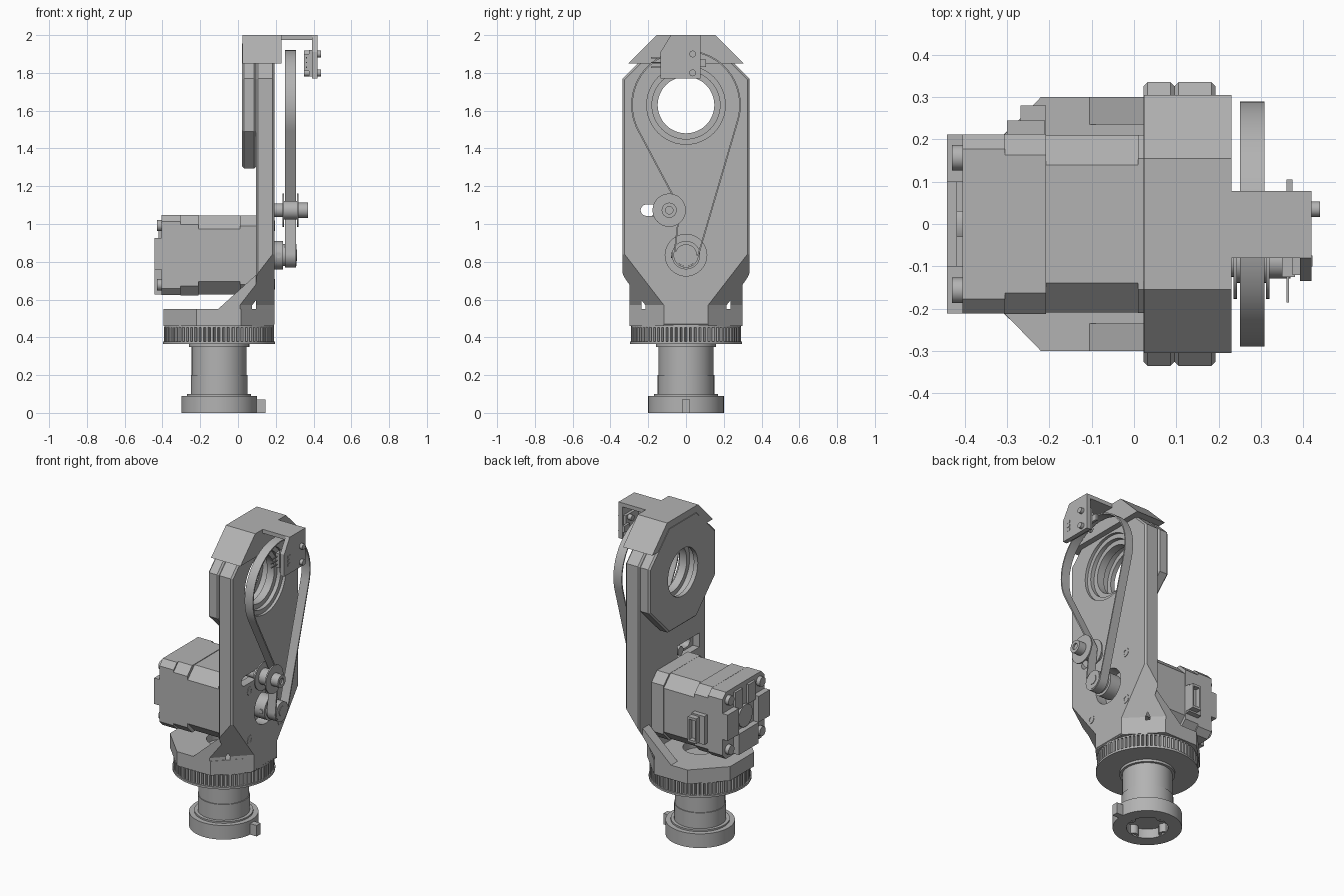
import bpy, bmesh
from math import cos, sin, radians, atan2, acos, hypot, pi
from mathutils import Vector

old = bpy.data.objects.get("Cube")
if old:
    bpy.data.objects.remove(old, do_unlink=True)

grey = bpy.data.materials.new("plain_grey")
grey.use_nodes = True
COLOUR = (0.45, 0.45, 0.45, 1)
grey.diffuse_color = COLOUR
grey.node_tree.nodes["Principled BSDF"].inputs["Base Color"].default_value = COLOUR
parts = []

# Places a 2D profile point at a depth along the chosen axis
PLACE = {"x": lambda p, d: (d, p[0], p[1]),
         "y": lambda p, d: (p[0], d, p[1]),
         "z": lambda p, d: (p[0], p[1], d)}


def prism(name, axis, pts, a, b, inner=None):
    """Extrude a profile, or the band between two matching profiles."""
    bm = bmesh.new()
    loops = [[[bm.verts.new(PLACE[axis](p, d)) for p in ring] for d in (a, b)]
             for ring in ([pts, inner] if inner else [pts])]
    n = len(pts)
    for lo, hi in loops:
        for i in range(n):
            j = (i + 1) % n
            bm.faces.new((lo[i], lo[j], hi[j], hi[i]))
    for k in (0, 1):
        if inner:
            o, q = loops[0][k], loops[1][k]
            for i in range(n):
                j = (i + 1) % n
                bm.faces.new((o[i], o[j], q[j], q[i]))
        else:
            bm.faces.new(loops[0][k])
    bmesh.ops.recalc_face_normals(bm, faces=bm.faces)
    mesh = bpy.data.meshes.new(name)
    bm.to_mesh(mesh)
    bm.free()
    mesh.materials.append(grey)
    ob = bpy.data.objects.new(name, mesh)
    bpy.context.collection.objects.link(ob)
    parts.append(ob)
    return ob


def arc(c, r, start, end, n):
    return [(c[0] + r * cos(start + (end - start) * i / n),
             c[1] + r * sin(start + (end - start) * i / n)) for i in range(n + 1)]


def circle(c, r, n=48):
    return arc(c, r, 0, 2 * pi, n)[:-1]


def cyl(name, axis, c, r, a, b, n=48, bore=0):
    return prism(name, axis, circle(c, r, n), a, b, circle(c, bore, n) if bore else None)


def box(name, x, y, z):
    return prism(name, "z", [(x[0], y[0]), (x[1], y[0]), (x[1], y[1]), (x[0], y[1])], *z)


def cut(target, *cutters):
    for c in cutters:
        mod = target.modifiers.new("cut", "BOOLEAN")
        mod.operation, mod.object, mod.solver = "DIFFERENCE", c, "EXACT"
        bpy.context.view_layer.objects.active = target
        bpy.ops.object.modifier_apply(modifier=mod.name)
        parts.remove(c)
        bpy.data.objects.remove(c, do_unlink=True)


def octagon(c, h, ch):
    return [(c[0] + sx * u, c[1] + sz * v) for sx, sz, u, v in
            ((1, 1, h, h - ch), (1, 1, h - ch, h), (-1, 1, h - ch, h), (-1, 1, h, h - ch),
             (-1, -1, h, h - ch), (-1, -1, h - ch, h), (1, -1, h - ch, h), (1, -1, h, h - ch))]


def bevel(ob, width):
    mod = ob.modifiers.new("edge", "BEVEL")
    mod.width, mod.segments, mod.limit_method, mod.angle_limit = width, 1, "ANGLE", radians(50)
    bpy.context.view_layer.objects.active = ob
    bpy.ops.object.modifier_apply(modifier=mod.name)


AXIS = (-0.1, 0)      # turning axis of the base
HUB = (0, 1.63)       # centre of the bearing
MOTOR = (0, 0.835)    # motor shaft
IDLER = (-0.089, 1.073)

# Base flange, key and hollow column
cyl("base_flange", "z", AXIS, 0.2, 0, 0.09, 64, 0.12)
cyl("flange_floor", "z", AXIS, 0.125, 0.06, 0.08)
box("base_key", (0.09, 0.145), (-0.02, 0.02), (0, 0.07))
for i in range(4):
    c = (AXIS[0] + 0.125 * cos(i * pi / 2), 0.125 * sin(i * pi / 2))
    cyl("base_bolt", "z", c, 0.03, 0.004, 0.07, 16, 0.015)
cyl("column_collar", "z", AXIS, 0.17, 0.09, 0.1, 64)
cyl("column_lower", "z", AXIS, 0.15, 0.1, 0.2, 64)
cyl("column_upper", "z", AXIS, 0.145, 0.2, 0.35, 64)
cyl("column_top_collar", "z", AXIS, 0.16, 0.35, 0.365, 64)

# Toothed turntable ring between two thin discs
cyl("ring_lower_disc", "z", AXIS, 0.297, 0.365, 0.378, 72)
cyl("ring_upper_disc", "z", AXIS, 0.29, 0.453, 0.462, 72)
teeth, TEETH = [], 72
for i in range(TEETH):
    for f, r in ((0, 0.275), (0.2, 0.291), (0.7, 0.291), (0.9, 0.275)):
        t = 2 * pi * (i + f) / TEETH
        teeth.append((AXIS[0] + r * cos(t), r * sin(t)))
prism("ring_teeth", "z", teeth, 0.376, 0.455)

# Turntable foot
half = [(0.19, 0.12), (0.015, 0.3), (-0.22, 0.3), (-0.395, 0.12)]
foot = prism("foot", "z", half + [(x, -y) for x, y in reversed(half)], 0.46, 0.55)
cut(foot, cyl("cutter", "z", AXIS, 0.1, 0.5, 0.6))


def corner_cutter(side):
    """Wedge that trims a lower corner and flares outward above."""
    c = prism("cutter", "y", [(0, 0.4), (0, 0.57), (0.3, 1.12), (0.3, 0.4)], -0.5, 0.5)
    c.rotation_euler.z = side * pi / 4
    c.location = (0.19, side * 0.12, 0)
    bpy.context.view_layer.update()
    return c


# Side gussets
for s in (-1, 1):
    g = prism("gusset", "y", [(0.1, 0.5), (-0.105, 0.5), (-0.105, 0.55), (0.1, 0.735)],
              s * 0.235, s * 0.3)
    cut(g, corner_cutter(s))

# Upright plate and octagonal bearing housing
right = [(0.3, 0.46), (0.3, 0.62), (0.31, 0.67), (0.335, 0.72), (0.335, 1.769), (0.139, 1.965)]
plate = prism("upright_plate", "x", right + [(-y, z) for y, z in reversed(right)], 0.095, 0.193)
bevel(plate, 0.01)
housing = prism("bearing_housing", "x", octagon(HUB, 0.335, 0.196), 0.022, 0.096)
bevel(housing, 0.01)
cut(plate, corner_cutter(-1), corner_cutter(1),
    cyl("cutter", "x", HUB, 0.18, 0.05, 0.18),
    cyl("cutter", "x", HUB, 0.15, 0, 0.3), cyl("cutter", "x", HUB, 0.208, 0.175, 0.3),
    cyl("cutter", "x", MOTOR, 0.11, 0.12, 0.3),
    prism("cutter", "x", arc((-0.21, IDLER[1]), 0.03, pi / 2, 3 * pi / 2, 12)
          + arc((-0.1, IDLER[1]), 0.03, -pi / 2, pi / 2, 12), 0, 0.3),
    box("cutter", (0, 0.14), (-0.27, -0.05), (1.03, 1.12)))
cut(housing, cyl("cutter", "x", HUB, 0.15, 0, 0.3), cyl("cutter", "x", HUB, 0.18, 0.05, 0.3))
cyl("bearing_ring", "x", HUB, 0.18, 0.1, 0.15, 48, 0.15)

# Motor mounting screws
for y in (-0.155, 0.155):
    for z in (-0.155, 0.155):
        cyl("mount_screw", "x", (y, MOTOR[1] + z), 0.028, 0.19, 0.196, 20, 0.013)

# Motor body in three sections, rear cap, rear screws
for name, a, b, h, ch in (("motor_front", 0.01, 0.097, 0.21, 0.055),
                          ("motor_core", -0.208, 0.01, 0.209, 0.07),
                          ("motor_rear", -0.305, -0.208, 0.213, 0.05),
                          ("motor_cap", -0.405, -0.305, 0.212, 0.035)):
    prism(name, "x", octagon(MOTOR, h, ch), a, b)
for y in (-0.157, 0.157):
    for z in (-0.157, 0.157):
        cyl("rear_screw", "x", (y, MOTOR[1] + z), 0.03, -0.43, -0.4, 20)
for s in (-1, 1):
    box("rear_side_pad", (-0.442, -0.4), sorted((s * 0.1, s * 0.212)), (0.76, 0.925))
    box("rear_inner_pad", (-0.42, -0.4), sorted((s * 0.03, s * 0.1)), (0.9, 1.02))
box("rear_lower_pad", (-0.442, -0.4), (-0.1, 0.1), (0.628, 0.76))
cyl("rear_boss", "x", MOTOR, 0.07, -0.42, -0.4)

# Motor side connector
box("connector_base", (-0.3, -0.21), (0.2, 0.245), (0.71, 0.89))
shell = box("connector_shell", (-0.268, -0.208), (0.2, 0.28), (0.72, 0.88))
cut(shell, box("cutter", (-0.258, -0.218), (0.25, 0.3), (0.735, 0.865)))

# Drive pulley
cyl("pulley_shaft", "x", MOTOR, 0.03, 0.09, 0.313, 24)
cyl("pulley_hub", "x", MOTOR, 0.075, 0.16, 0.238)
cyl("pulley_drum", "x", MOTOR, 0.058, 0.238, 0.31, 32)
cyl("hub_screw", "y", (0.215, MOTOR[1]), 0.015, -0.08, -0.06, 12)

# Belt tensioning idler
cyl("idler_shaft", "x", IDLER, 0.028, 0.1, 0.36, 24)
cyl("idler_spacer", "x", IDLER, 0.036, 0.193, 0.235, 24)
cyl("idler_drum", "x", IDLER, 0.05, 0.235, 0.32, 32)
for x in (0.235, 0.312):
    cyl("idler_flange", "x", IDLER, 0.088, x, x + 0.008)
cyl("idler_bolt_head", "x", IDLER, 0.04, 0.32, 0.37, 24, 0.02)


# Belt: round the hub, pressed in by the idler, round the drive pulley
def cross_angle(c1, r1, c2, r2, sign):
    dx, dz = c2[0] - c1[0], c2[1] - c1[1]
    return (atan2(dz, dx) + sign * acos((r1 + r2) / hypot(dx, dz))) % (2 * pi)


R_HUB, R_IDLER, R_DRIVE, THICK = 0.282, 0.058, 0.058, 0.008
open_a = -acos(0) + acos((R_HUB - R_DRIVE) / (HUB[1] - MOTOR[1]))
left_a = cross_angle(HUB, R_HUB, IDLER, R_IDLER, -1)
low_a = cross_angle(MOTOR, R_DRIVE, IDLER, R_IDLER, 1)


def belt_loop(t):
    return (arc(HUB, R_HUB + t, open_a, left_a, 48)
            + arc(IDLER, R_IDLER - t, left_a - pi, low_a - pi, 8)
            + arc(MOTOR, R_DRIVE + t, low_a, open_a + 2 * pi, 24))


prism("belt", "x", belt_loop(THICK), 0.25, 0.308, belt_loop(0))

# Top cap and sensor bracket
prism("top_cap", "x", [(0.305, 1.85), (0.155, 2.0), (-0.155, 2.0), (-0.305, 1.85)], 0.024, 0.23)
box("bracket_arm", (0.2, 0.42), (-0.08, 0.078), (1.975, 2.0))
prism("bracket_plate", "x", [(0.078, 1.77), (0.078, 2.0), (-0.08, 2.0), (-0.135, 1.91),
                             (-0.135, 1.77)], 0.392, 0.42)
for z in (1.8, 1.9):
    cyl("bracket_screw", "x", (0.035, z), 0.018, 0.35, 0.44, 16)
box("sensor_board", (0.375, 0.392), (-0.12, 0.07), (1.78, 1.92))
box("sensor_body", (0.35, 0.38), (-0.125, -0.06), (1.81, 1.9))
box("sensor_tab", (0.36, 0.375), (0.05, 0.105), (1.83, 1.87))
for z in (1.83, 1.855, 1.88):
    box("sensor_pin", (0.36, 0.366), (-0.185, -0.12), (z - 0.003, z + 0.003))
    box("sensor_window", (0.42, 0.422), (-0.1, -0.075), (z - 0.008, z + 0.008))

# Smooth round surfaces, keep edges sharp
bpy.ops.object.select_all(action="DESELECT")
for ob in parts:
    ob.select_set(True)
bpy.context.view_layer.objects.active = parts[0]
bpy.ops.object.shade_smooth_by_angle(angle=radians(25))
